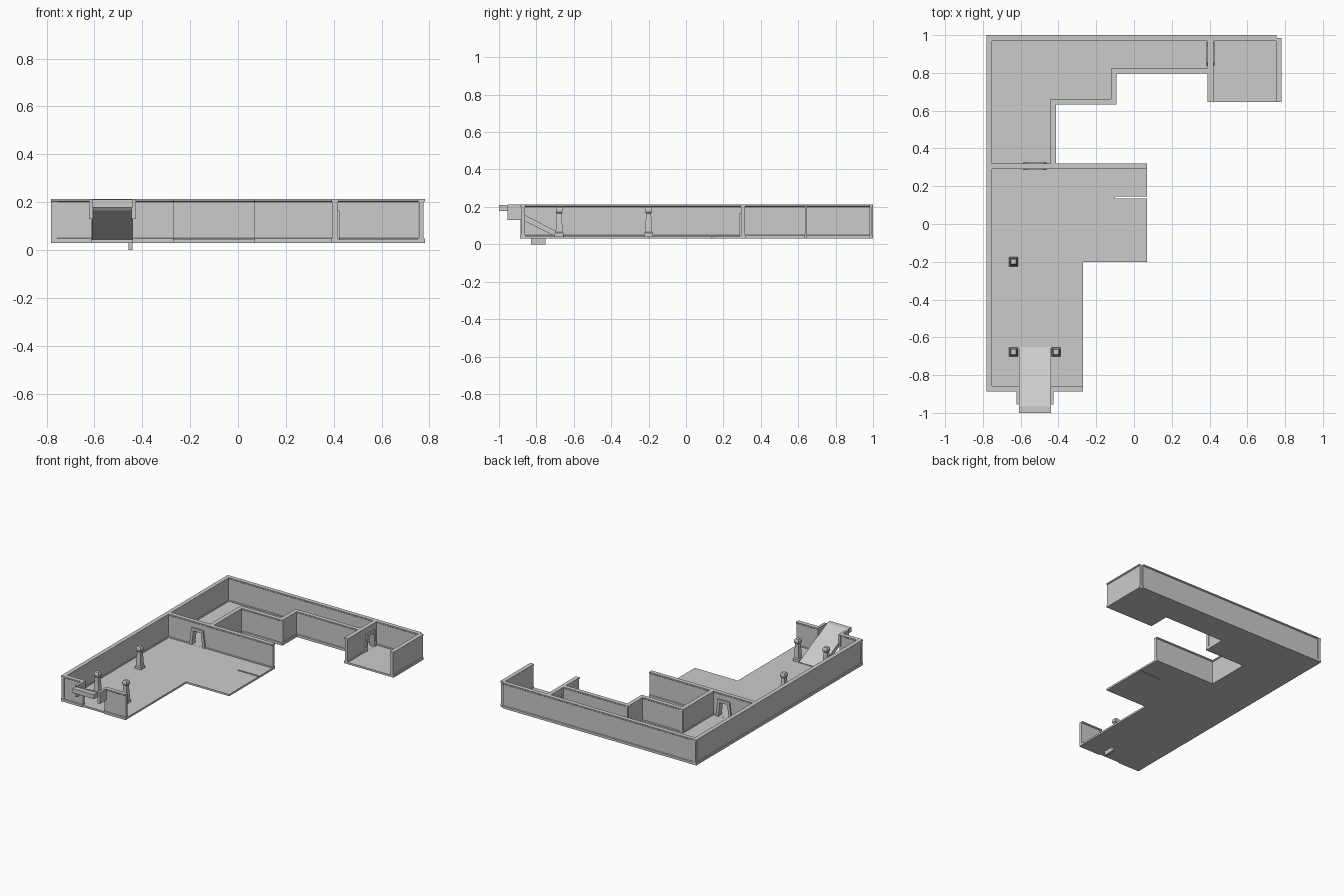
import bpy, bmesh, math
from mathutils import Vector, Matrix

if "Cube" in bpy.data.objects:
    bpy.data.objects.remove(bpy.data.objects["Cube"])

FLOOR_Z, FLOOR_TOP, TOP = 0.03, 0.043, 0.212


def make(name, bm):
    bmesh.ops.recalc_face_normals(bm, faces=bm.faces)
    me = bpy.data.meshes.new(name)
    bm.to_mesh(me)
    bm.free()
    ob = bpy.data.objects.new(name, me)
    bpy.context.collection.objects.link(ob)
    return ob


def prism(name, profile, start, direction, length):
    """Extrude a (sideways, up) profile horizontally along a direction."""
    d = Vector((direction[0], direction[1], 0)).normalized()
    side = Vector((-d.y, d.x, 0))
    bm = bmesh.new()
    vs = [bm.verts.new(Vector((start[0], start[1], 0)) + side * a + Vector((0, 0, b))) for a, b in profile]
    f = bm.faces.new(vs)
    ext = bmesh.ops.extrude_face_region(bm, geom=[f])
    bmesh.ops.translate(bm, vec=d * length, verts=[v for v in ext["geom"] if isinstance(v, bmesh.types.BMVert)])
    return make(name, bm)


def box(name, x0, x1, y0, y1, z0, z1):
    return prism(name, [(-(x1 - x0) / 2, z0), ((x1 - x0) / 2, z0), ((x1 - x0) / 2, z1), (-(x1 - x0) / 2, z1)],
                 ((x0 + x1) / 2, y0), (0, 1), y1 - y0)


def wall(name, p, q):
    """Wall with a skirting and a projecting coping."""
    half = [(0.015, FLOOR_Z), (0.015, 0.047), (0.010, 0.050), (0.010, 0.200), (0.015, 0.204), (0.015, TOP)]
    prof = half + [(-a, b) for a, b in reversed(half)]
    d = Vector(q) - Vector(p)
    return prism(name, prof, p, d, d.length)


def doorway(wall_ob, name, c, direction):
    """Cut a tapered opening in a wall and add its surround."""
    d = Vector(direction)
    hole = [(-0.042, 0.0435), (-0.030, 0.145), (0.030, 0.145), (0.042, 0.0435)]
    cutter = prism("cutter", hole, Vector(c) - d * 0.05, d, 0.1)
    cutter.hide_render = True
    mod = wall_ob.modifiers.new("opening", 'BOOLEAN')
    mod.operation, mod.object, mod.solver = 'DIFFERENCE', cutter, 'EXACT'
    bpy.context.view_layer.objects.active = wall_ob
    bpy.ops.object.modifier_apply(modifier=mod.name)
    bpy.data.objects.remove(cutter)
    outer = [(0.062, 0.0435), (0.046, 0.165), (-0.046, 0.165), (-0.062, 0.0435)]
    prism(name, hole + outer, Vector(c) - d * 0.02, d, 0.04)


# floor slabs, one per room bay
floors = {
    "hall_floor_front": (-0.78, -0.27, -0.88, -0.2),
    "hall_floor_middle": (-0.78, 0.07, -0.2, 0.135),
    "hall_floor_joint": (-0.78, -0.1, 0.135, 0.145),
    "hall_floor_back": (-0.78, 0.07, 0.145, 0.32),
    "corridor_floor_left": (-0.78, -0.415, 0.32, 0.64),
    "corridor_floor_middle": (-0.78, -0.095, 0.64, 0.80),
    "corridor_floor_back": (-0.78, 0.755, 0.80, 0.99),
    "end_room_floor": (0.39, 0.755, 0.645, 0.80),
}
for n, (x0, x1, y0, y1) in floors.items():
    box(n, x0, x1, y0, y1, FLOOR_Z, FLOOR_TOP)

# straight walls
walls = {
    "left_wall": ((-0.767, -0.885), (-0.767, 1.0)),
    "back_wall": ((-0.782, 0.985), (0.755, 0.985)),
    "right_wall": ((0.766, 0.645), (0.766, 0.985)),
    "corridor_wall_back": ((-0.12, 0.812), (0.40, 0.812)),
    "corridor_step_wall": ((-0.107, 0.635), (-0.107, 0.827)),
    "corridor_wall_front": ((-0.442, 0.648), (-0.092, 0.648)),
    "corridor_wall_side": ((-0.428, 0.31), (-0.428, 0.663)),
    "front_wall_left": ((-0.782, -0.872), (-0.612, -0.872)),
    "front_wall_right": ((-0.44, -0.872), (-0.27, -0.872)),
}
for n, (p, q) in walls.items():
    wall(n, p, q)

# partition walls with doorways
hall_wall = wall("hall_partition", (-0.775, 0.305), (0.07, 0.305))
doorway(hall_wall, "hall_door_surround", (-0.524, 0.305), (0, 1))
room_wall = wall("end_room_partition", (0.405, 0.645), (0.405, 0.98))
doorway(room_wall, "end_room_door_surround", (0.405, 0.90), (1, 0))


# square tapered pillars: stacked rings of (half width, height)
def pillar(name, x, y):
    rings = [(0.024, 0.040), (0.024, 0.060), (0.019, 0.066), (0.013, 0.165),
             (0.018, 0.172), (0.018, 0.190), (0.013, 0.200)]
    bm = bmesh.new()
    loops = [[bm.verts.new((x + sx * w, y + sy * w, z)) for sx, sy in ((-1, -1), (1, -1), (1, 1), (-1, 1))]
             for w, z in rings]
    for a, b in zip(loops, loops[1:]):
        for i in range(4):
            bm.faces.new((a[i], a[(i + 1) % 4], b[(i + 1) % 4], b[i]))
    bm.faces.new(loops[0])
    bm.faces.new(loops[-1])
    make(name, bm)


for i, (x, y) in enumerate([(-0.637, -0.2), (-0.637, -0.678), (-0.412, -0.678)]):
    pillar(f"pillar_{i + 1}", x, y)

# entrance ramp, side view profile swept across x (sideways axis is +y)
ramp = [(-1.0, 0.178), (-0.955, 0.178), (-0.945, 0.165), (-0.70, 0.043), (-0.652, 0.043),
        (-0.652, 0.048), (-0.69, 0.068), (-0.965, 0.21), (-1.0, 0.21)]
prism("entrance_ramp", ramp, (-0.61, 0), (1, 0), 0.17)

# posts either side of the entrance
for n, x0, x1 in (("left", -0.623, -0.606), ("right", -0.444, -0.426)):
    box(f"entrance_post_{n}", x0, x1, -0.955, -0.86, 0.13, 0.212)

# small foot under the floor
box("floor_foot", -0.458, -0.44, -0.83, -0.75, 0.0, 0.035)
